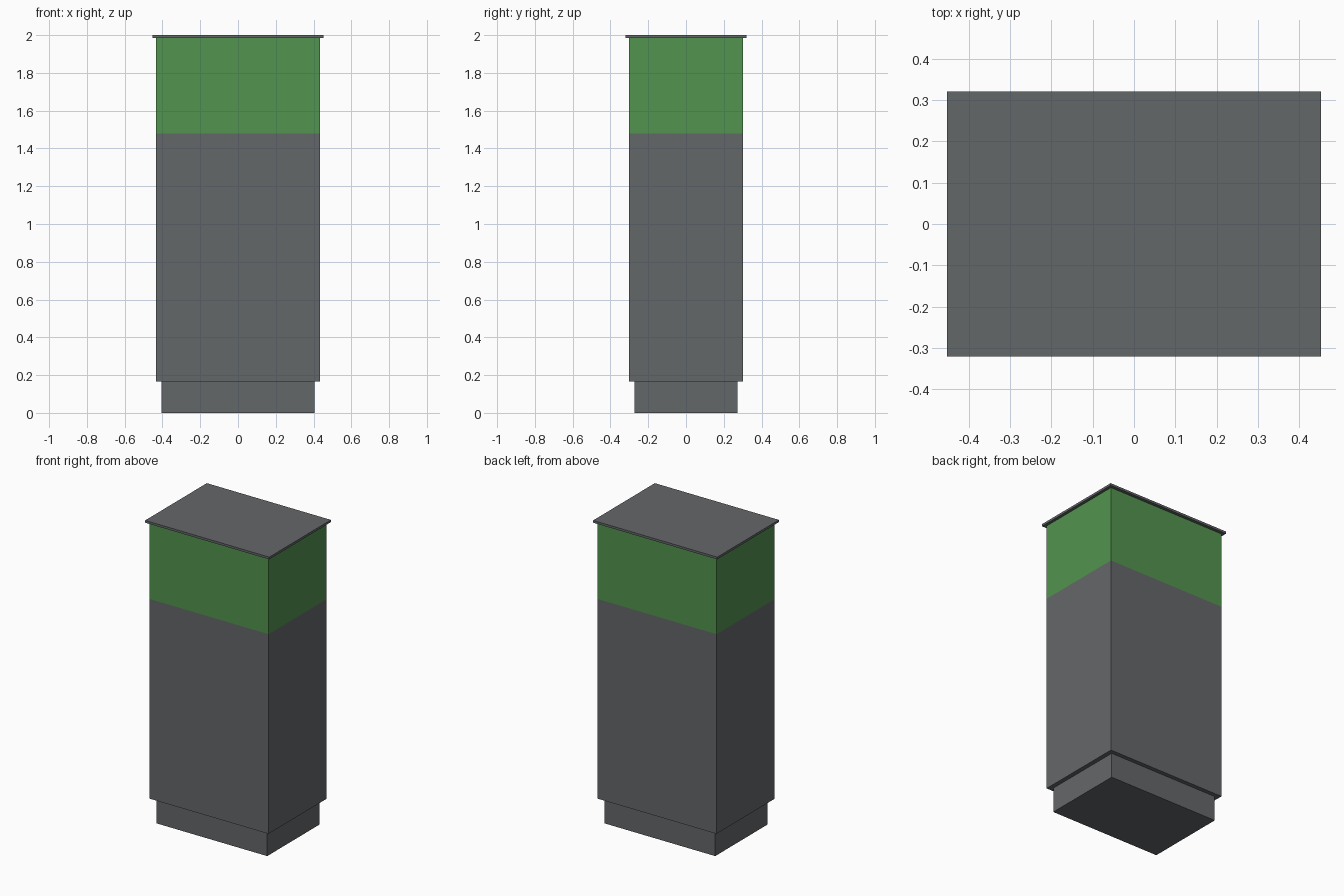
import bpy, bmesh

if "Cube" in bpy.data.objects:
    bpy.data.objects.remove(bpy.data.objects["Cube"])


def material(name, rgb):
    m = bpy.data.materials.new(name)
    m.diffuse_color = (*rgb, 1.0)
    m.use_nodes = True
    m.node_tree.nodes["Principled BSDF"].inputs["Base Color"].default_value = m.diffuse_color
    return m


grey = material("slate grey", (0.127, 0.135, 0.141))
green = material("leaf green", (0.084, 0.292, 0.078))


def box(name, hx, hy, z0, z1, cut=None):
    """Box with half sizes hx, hy; an optional cut height turns the sides above it green."""
    bm = bmesh.new()
    bmesh.ops.create_cube(bm, size=2.0)
    for v in bm.verts:
        v.co = (v.co.x * hx, v.co.y * hy, z1 if v.co.z > 0 else z0)
    if cut is not None:
        bmesh.ops.bisect_plane(bm, geom=bm.verts[:] + bm.edges[:] + bm.faces[:],
                               plane_co=(0, 0, cut), plane_no=(0, 0, 1))
        for f in bm.faces:
            f.material_index = int(f.calc_center_median().z > cut)
    me = bpy.data.meshes.new(name)
    bm.to_mesh(me)
    bm.free()
    me.materials.append(grey)
    if cut is not None:
        me.materials.append(green)
    ob = bpy.data.objects.new(name, me)
    bpy.context.collection.objects.link(ob)
    return ob


# recessed plinth, two-colour cabinet body, overhanging lid
box("plinth", 0.404, 0.273, 0.0, 0.165)
box("cabinet_body", 0.433, 0.301, 0.165, 1.985, cut=1.48)
box("lid", 0.452, 0.321, 1.985, 2.0)
